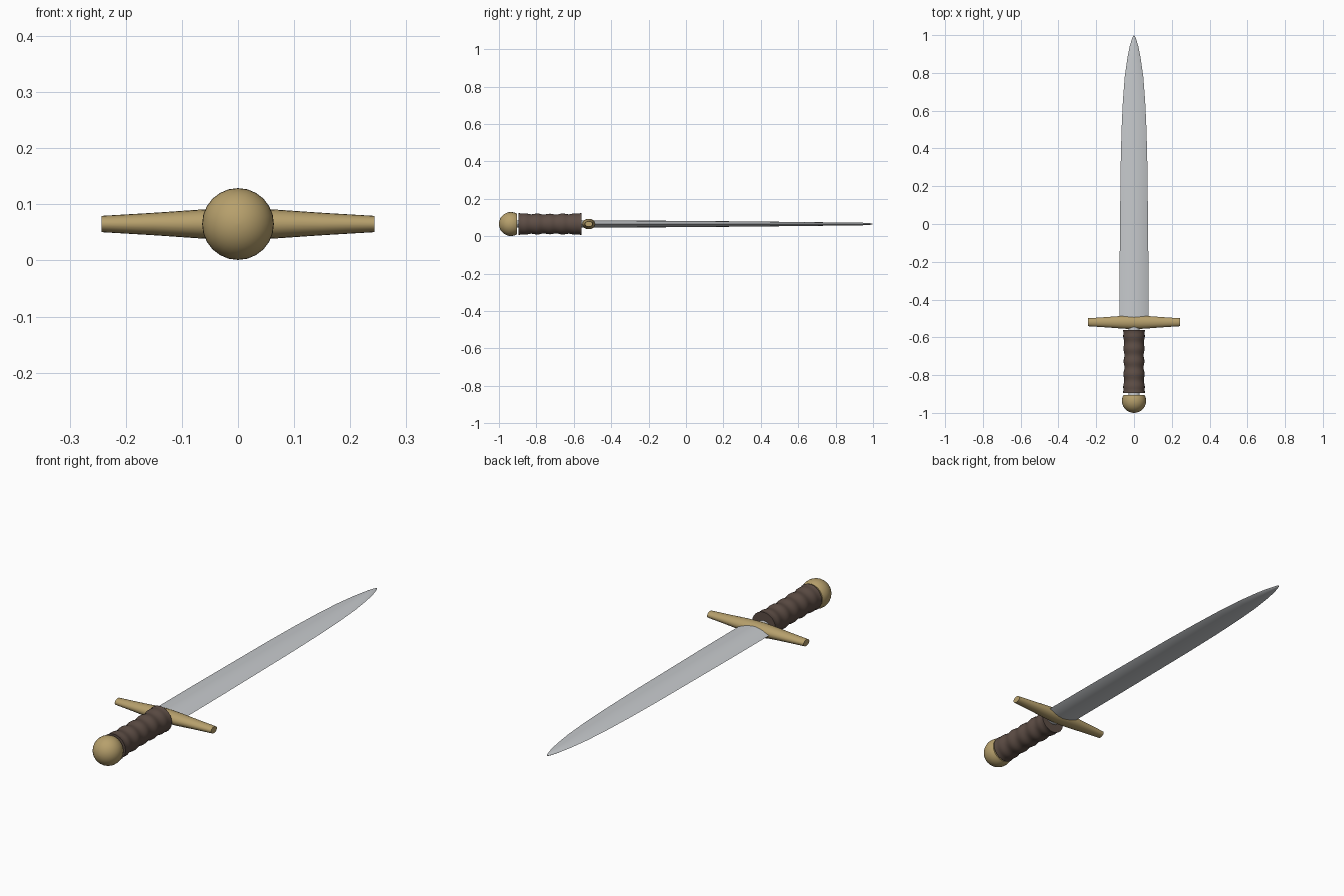
import bpy, bmesh, math
from mathutils import Vector

if "Cube" in bpy.data.objects:
    bpy.data.objects.remove(bpy.data.objects["Cube"], do_unlink=True)

MID = 0.065  # height of the sword's long axis


def material(name, rgb):
    m = bpy.data.materials.new(name)
    m.use_nodes = True
    m.diffuse_color = (*rgb, 1)
    m.node_tree.nodes["Principled BSDF"].inputs["Base Color"].default_value = (*rgb, 1)
    return m


def ellipse(n):
    return [(math.cos(2 * math.pi * i / n), math.sin(2 * math.pi * i / n)) for i in range(n)]


def lens(n):
    """Sharp-edged section: two shallow arcs meeting at the edges."""
    xs = [math.cos(math.pi * i / n) for i in range(n)]
    return [(x, 1 - x * x) for x in xs] + [(-x, x * x - 1) for x in xs]


def loft(name, section, rings, place, mat, angle=40):
    """Bridge scaled copies of a section; rings are (position, half width, half height)."""
    bm = bmesh.new()
    loops = [[bm.verts.new(place(t, u * a, v * b)) for u, v in section] for t, a, b in rings]
    n = len(section)
    for lo, hi in zip(loops, loops[1:]):
        for i in range(n):
            bm.faces.new((lo[i], lo[(i + 1) % n], hi[(i + 1) % n], hi[i]))
    bm.faces.new(loops[0])
    bm.faces.new(loops[-1])
    bmesh.ops.remove_doubles(bm, verts=bm.verts, dist=1e-5)
    bmesh.ops.recalc_face_normals(bm, faces=bm.faces)
    me = bpy.data.meshes.new(name)
    bm.to_mesh(me)
    bm.free()
    me.materials.append(mat)
    ob = bpy.data.objects.new(name, me)
    bpy.context.collection.objects.link(ob)
    bpy.ops.object.select_all(action="DESELECT")
    ob.select_set(True)
    bpy.context.view_layer.objects.active = ob
    bpy.ops.object.shade_smooth_by_angle(angle=math.radians(angle))
    return ob


def along_y(t, u, v):
    return Vector((u, t, MID + v))


def along_x(t, u, v):
    return Vector((t, -0.52 + u, MID + v))


steel = material("steel", (0.57, 0.59, 0.61))
brass = material("brass", (0.47, 0.35, 0.15))
leather = material("brown leather", (0.11, 0.075, 0.06))

# Blade: lens section, swept in to a slender rounded point
blade = [(-0.52, 0.077, 0.019), (-0.2, 0.076, 0.018), (0.1, 0.073, 0.016),
         (0.3, 0.071, 0.014), (0.5, 0.066, 0.012), (0.65, 0.059, 0.01),
         (0.78, 0.049, 0.009), (0.88, 0.035, 0.008), (0.94, 0.023, 0.007),
         (0.98, 0.011, 0.005), (0.995, 0.004, 0.003), (1.0, 0.0005, 0.0005)]
loft("blade", lens(10), blade, along_y, steel, 30)

# Crossguard: oval bar, thickest in the middle
half = [(0.02, 0.036, 0.028), (0.07, 0.033, 0.0255), (0.15, 0.027, 0.02), (0.243, 0.021, 0.0145)]
guard = [(-t, a, b) for t, a, b in reversed(half)] + half
loft("crossguard", ellipse(20), guard, along_x, brass)

# Grip: five soft swells between flared ends
grip = []
steps = 40
for i in range(steps + 1):
    s = i / steps
    flare = 0.006 * max(0, 1 - min(s, 1 - s) / 0.06)
    r = 0.0525 - 0.0025 * math.cos(10 * math.pi * s) + flare + 0.003 * abs(2 * s - 1)
    grip.append((-0.895 + 0.335 * s, r, r))
loft("grip", ellipse(24), grip, along_y, leather)

# Pommel: ball cut flat where it meets the grip
R = 0.064
pommel = []
for i in range(13):
    a = math.radians(2 + 118 * i / 12)
    pommel.append((-0.936 - R * math.cos(a), R * math.sin(a), R * math.sin(a)))
loft("pommel", ellipse(24), pommel, along_y, brass)

# Tang: hidden core joining pommel, grip and guard
loft("tang", ellipse(12), [(-0.92, 0.03, 0.02), (-0.53, 0.03, 0.02)], along_y, steel)
